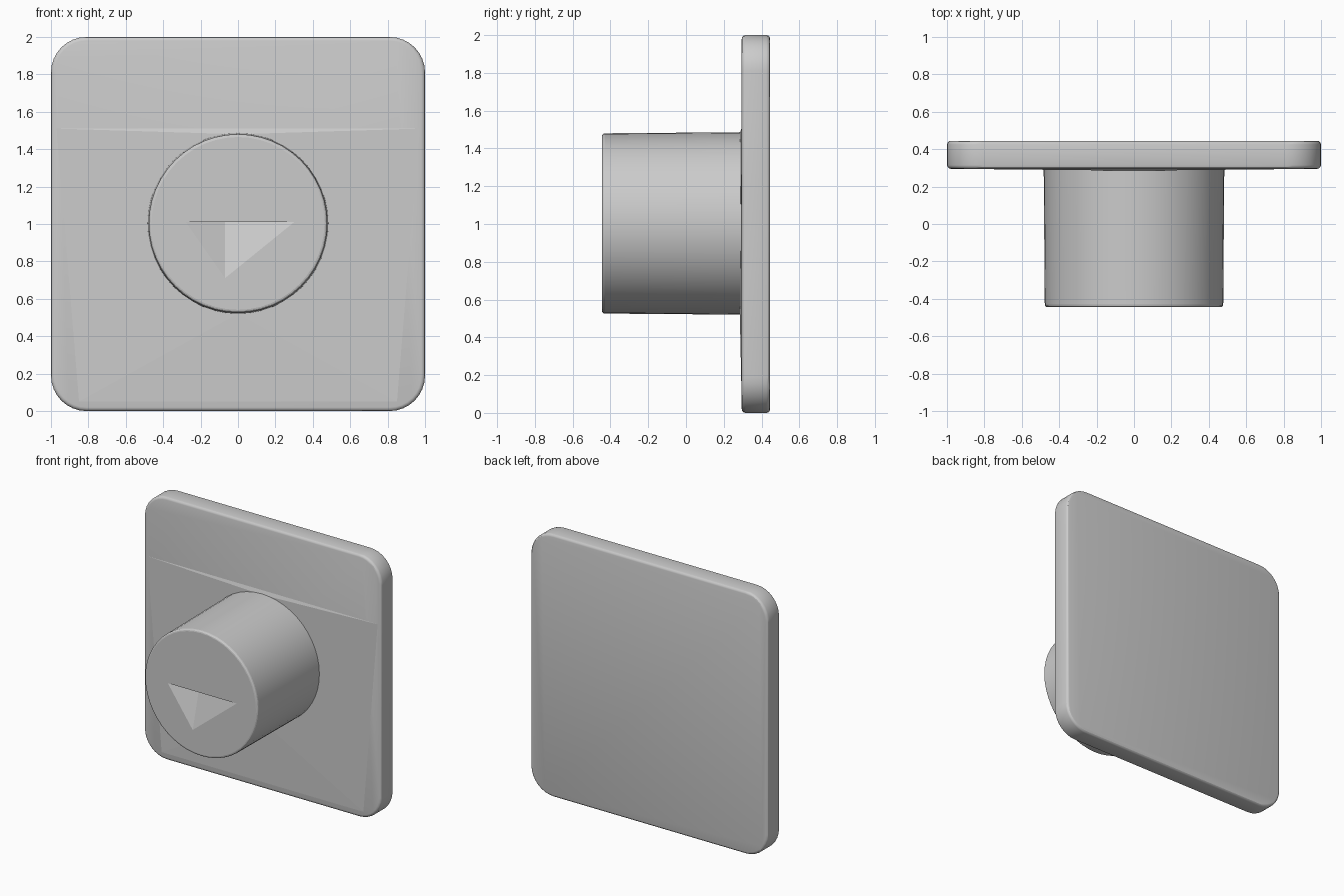
import bpy
import bmesh
from math import cos, sin, pi, radians
from mathutils import Matrix, Vector

if "Cube" in bpy.data.objects:
    bpy.data.objects.remove(bpy.data.objects["Cube"], do_unlink=True)

grey = bpy.data.materials.new("light_grey")
grey.use_nodes = True
grey.diffuse_color = (0.6, 0.6, 0.6, 1)
grey.node_tree.nodes["Principled BSDF"].inputs["Base Color"].default_value = grey.diffuse_color

FRONT, PLATE_FRONT, BACK = -0.445, 0.295, 0.445


def make_object(name, bm):
    bmesh.ops.recalc_face_normals(bm, faces=bm.faces[:])
    mesh = bpy.data.meshes.new(name)
    bm.to_mesh(mesh)
    bm.free()
    mesh.materials.append(grey)
    obj = bpy.data.objects.new(name, mesh)
    bpy.context.collection.objects.link(obj)
    return obj


def activate(obj):
    bpy.ops.object.select_all(action="DESELECT")
    obj.select_set(True)
    bpy.context.view_layer.objects.active = obj


def bevel(obj, width):
    mod = obj.modifiers.new("Rounded edges", "BEVEL")
    mod.width = width
    mod.segments = 3
    mod.limit_method = "ANGLE"
    mod.angle_limit = radians(60)
    activate(obj)
    bpy.ops.object.modifier_apply(modifier=mod.name)


# Back plate: rounded square outline, extruded through its thickness
radius, steps = 0.19, 8
bm = bmesh.new()
outline = []
for quarter, (sx, sz) in enumerate([(1, 1), (-1, 1), (-1, -1), (1, -1)]):
    for i in range(steps + 1):
        a = (quarter + i / steps) * pi / 2
        x = sx * (1 - radius) + radius * cos(a)
        z = 1 + sz * (1 - radius) + radius * sin(a)
        outline.append(bm.verts.new((x, PLATE_FRONT, z)))
face = bm.faces.new(outline)
extruded = bmesh.ops.extrude_face_region(bm, geom=[face])["geom"]
bmesh.ops.translate(bm, vec=(0, BACK - PLATE_FRONT, 0),
                    verts=[v for v in extruded if isinstance(v, bmesh.types.BMVert)])
plate = make_object("back_plate", bm)
bevel(plate, 0.02)
bpy.ops.object.shade_smooth_by_angle(angle=radians(30))

# Very shallow swelling of the plate around the knob
bm = bmesh.new()
rim = [bm.verts.new((x, PLATE_FRONT, z))
       for x, z in [(-0.97, 1.51), (0.97, 1.51), (0.85, 0.05), (-0.85, 0.05)]]
high, low = [bm.verts.new((0, PLATE_FRONT - 0.01, z)) for z in (1.48, 0.52)]
for corners in [(rim[0], rim[1], high), (rim[1], rim[2], low, high),
                (rim[2], rim[3], low), (rim[3], rim[0], high, low), rim]:
    bm.faces.new(corners)
make_object("plate_swelling", bm)

# Knob: slightly tapered cylinder standing out from the plate
length = PLATE_FRONT + 0.02 - FRONT
bm = bmesh.new()
bmesh.ops.create_cone(bm, cap_ends=True, segments=48, radius1=0.483, radius2=0.477, depth=length,
                      matrix=Matrix.Translation((0, FRONT + length / 2, 1.003))
                      @ Matrix.Rotation(pi / 2, 4, "X"))
knob = make_object("knob", bm)
bevel(knob, 0.015)

# Arrow-shaped dent in the knob face, deepest at its straight upper edge
bm = bmesh.new()
for x, z in [(-0.28, 1.01), (0.3, 1.01), (-0.07, 0.71)]:
    for y in (FRONT, FRONT - 0.1):
        bm.verts.new(Vector((x, y, z)))
bm.verts.new((-0.07, FRONT + 0.08, 1.01))
bmesh.ops.convex_hull(bm, input=bm.verts[:])
cutter = make_object("dent_cutter", bm)
cutter.hide_render = True
cut = knob.modifiers.new("Dent", "BOOLEAN")
cut.operation = "DIFFERENCE"
cut.solver = "EXACT"
cut.object = cutter
activate(knob)
bpy.ops.object.modifier_apply(modifier=cut.name)
bpy.data.objects.remove(cutter, do_unlink=True)
bpy.ops.object.shade_smooth_by_angle(angle=radians(12))
